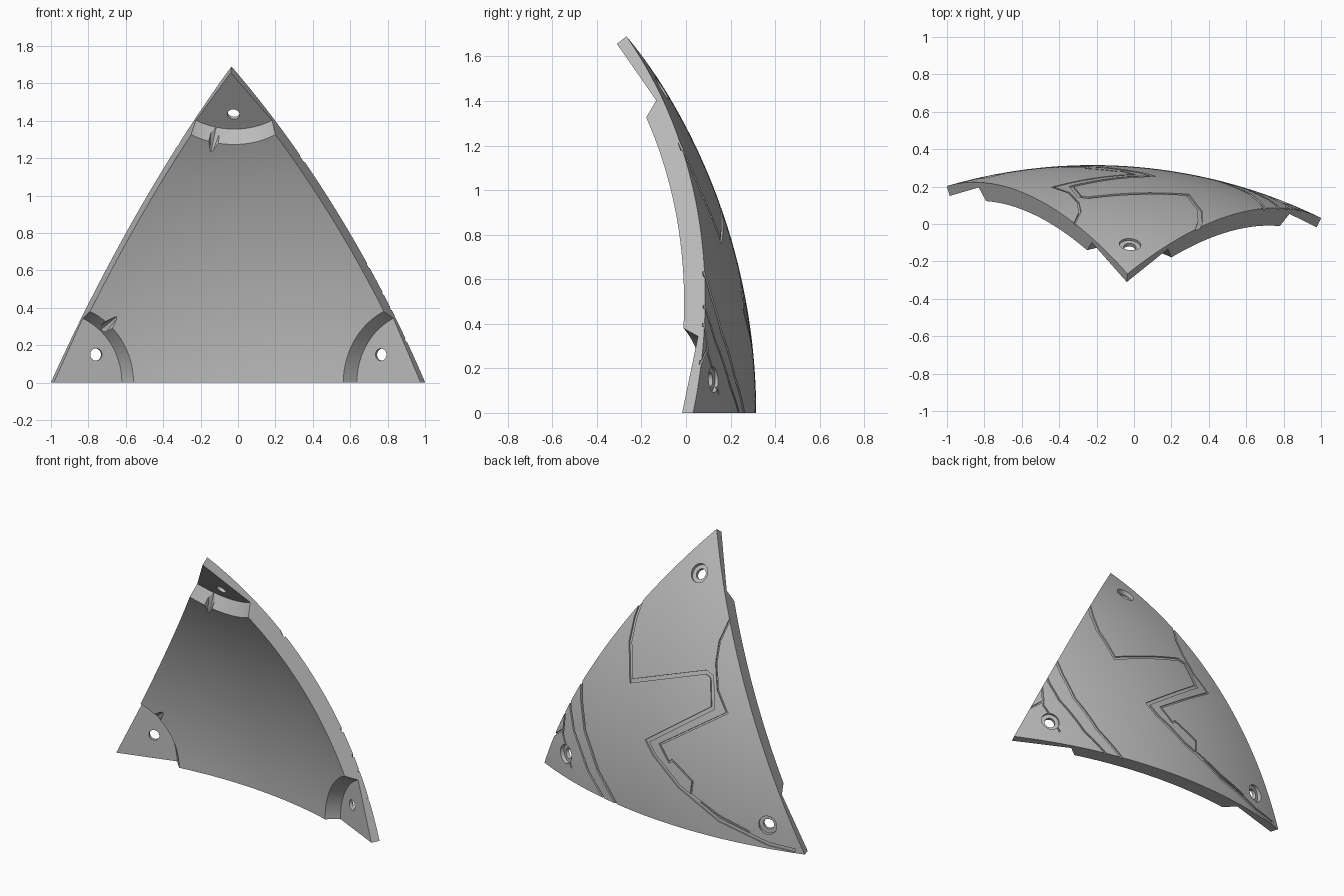
import bpy, bmesh, math
from mathutils import Vector, Matrix

cube = bpy.data.objects.get("Cube")
if cube:
    bpy.data.objects.remove(cube, do_unlink=True)

# Sphere that carries the panel, and the three corner directions
CENTRE = Vector((-0.22, -2.46, 0))
R_OUT, R_IN, R_FLAT = 2.775, 2.672, 2.72
CORNERS = [(Vector(p) - CENTRE).normalized()
           for p in ((-1, 0.2, 0), (1, 0.03, 0), (-0.035, -0.267, 1.69))]
MIDDLE = sum(CORNERS, Vector()).normalized()

grey = bpy.data.materials.new("panel_grey")
grey.use_nodes = True
grey.diffuse_color = (0.5, 0.5, 0.5, 1)
grey.node_tree.nodes["Principled BSDF"].inputs["Base Color"].default_value = (0.5, 0.5, 0.5, 1)


def finish(bm, name):
    bmesh.ops.recalc_face_normals(bm, faces=bm.faces)
    mesh = bpy.data.meshes.new(name)
    bm.to_mesh(mesh)
    bm.free()
    mesh.materials.append(grey)
    ob = bpy.data.objects.new(name, mesh)
    bpy.context.collection.objects.link(ob)
    return ob


def build_shell(n=36):
    """Spherical triangle with radial side walls."""
    bm = bmesh.new()
    a, b, c = CORNERS
    layers = []
    for radius in (R_OUT, R_IN):
        grid = {}
        for i in range(n + 1):
            for j in range(n + 1 - i):
                d = (a * (n - i - j) + b * i + c * j).normalized()
                grid[i, j] = bm.verts.new(CENTRE + d * radius)
        for i in range(n):
            for j in range(n - i):
                bm.faces.new((grid[i, j], grid[i + 1, j], grid[i, j + 1]))
                if i + j < n - 1:
                    bm.faces.new((grid[i + 1, j], grid[i + 1, j + 1], grid[i, j + 1]))
        layers.append(grid)
    rim = [(i, 0) for i in range(n)] + [(n - j, j) for j in range(n)] + [(0, n - j) for j in range(n)]
    top, low = layers
    for p, q in zip(rim, rim[1:] + rim[:1]):
        bm.faces.new((top[p], top[q], low[q], low[p]))
    return finish(bm, "curved_panel")


def cut(target, cutter):
    cutter.hide_render = True
    mod = target.modifiers.new("cut", "BOOLEAN")
    mod.operation, mod.solver, mod.object = "DIFFERENCE", "EXACT", cutter
    bpy.ops.object.select_all(action="DESELECT")
    bpy.context.view_layer.objects.active = target
    target.select_set(True)
    bpy.ops.object.modifier_apply(modifier=mod.name)
    bpy.data.objects.remove(cutter, do_unlink=True)


def corner_frame(k):
    """Local z runs out through the corner, local x towards the panel middle."""
    x = (MIDDLE - k * MIDDLE.dot(k)).normalized()
    frame = Matrix((x, k.cross(x), k)).transposed().to_4x4()
    return Matrix.Translation(CENTRE) @ frame


def cone(frame, x, z0, z1, r0, r1, sides):
    bm = bmesh.new()
    bmesh.ops.create_cone(bm, cap_ends=True, segments=sides, radius1=r0, radius2=r1, depth=z1 - z0,
                          matrix=frame @ Matrix.Translation((x, 0, (z0 + z1) / 2)))
    return finish(bm, "round_cutter")


def notch(frame, angle):
    """Tapered V cut into the pocket wall."""
    bm = bmesh.new()
    turn = frame @ Matrix.Rotation(angle, 4, "Z")
    for x, y, z in ((0.36, 0.03, 2.715), (0.36, -0.03, 2.715), (0.385, 0, 2.715),
                    (0.4, 0.045, 2.6), (0.4, -0.045, 2.6), (0.51, 0, 2.6)):
        bm.verts.new(turn @ Vector((x, y, z)))
    bmesh.ops.convex_hull(bm, input=bm.verts)
    return finish(bm, "notch_cutter")


# Sketch plane for the outer grooves, projected onto the sphere
RIGHT = Vector((-0.82, -0.57, 0)).normalized()
TOWARD = Vector((-0.516, 0.743, 0.423)).normalized()
UP = TOWARD.cross(RIGHT).normalized()


def project(u, v):
    p = RIGHT * u + UP * v - CENTRE
    along = p.dot(TOWARD)
    return p + TOWARD * (math.sqrt(along * along - p.length_squared + R_OUT ** 2) - along)


def groove(path, width, depth=0.009):
    """Shallow ribbon cutter that follows the sphere along a path."""
    pts = []
    for (u0, v0), (u1, v1) in zip(path, path[1:]):
        steps = max(1, int(math.hypot(u1 - u0, v1 - v0) / 0.05))
        pts += [project(u0 + (u1 - u0) * s / steps, v0 + (v1 - v0) * s / steps) for s in range(steps)]
    pts.append(project(*path[-1]))
    bm = bmesh.new()
    rings = []
    for i, p in enumerate(pts):
        n = p.normalized()
        back = (p - pts[i - 1]).normalized() if i else (pts[1] - p).normalized()
        ahead = (pts[i + 1] - p).normalized() if i < len(pts) - 1 else back
        side = n.cross(back + ahead).normalized()
        half = width / 2 / max(0.5, side.dot(n.cross(back)))
        rings.append([bm.verts.new(CENTRE + (n * r + side * s * half))
                      for r, s in ((R_OUT - depth, -1), (R_OUT - depth, 1),
                                   (R_OUT + 0.02, 1), (R_OUT + 0.02, -1))])
    for r0, r1 in zip(rings, rings[1:]):
        for k in range(4):
            bm.faces.new((r0[k], r0[k - 1], r1[k - 1], r1[k]))
    bm.faces.new(rings[0])
    bm.faces.new(rings[-1])
    return finish(bm, "groove_cutter")


panel = build_shell()

# Flat corner pockets with sloped walls, and counterbored bolt holes
for k, notch_side in zip(CORNERS, (-1, 0, 1)):
    frame = corner_frame(k)
    cut(panel, cone(frame, 0, 2.5, R_FLAT, 0.49, 0.38, 96))
    cut(panel, cone(frame, 0.28, 2.6, 2.9, 0.033, 0.033, 32))
    cut(panel, cone(frame, 0.28, 2.741, 2.9, 0.058, 0.058, 32))
    if notch_side:
        cut(panel, notch(frame, notch_side * math.radians(15)))

# Main zigzag groove, inner zigzag line and the bands by one lower corner
GROOVES = (
    (0.022, ((-0.25, 1.23), (-0.3, 1.09), (-0.33, 0.95), (-0.325, 0.715), (0.12, 0.768), (0.155, 0.74),
             (0.16, 0.555), (-0.23, 0.36), (-0.19, 0.28), (-0.04, 0.09), (0.2, -0.11), (0.49, -0.25),
             (0.65, -0.29))),
    (0.01, ((0.27, 1.1), (0.2, 0.95), (0.18, 0.82), (0.19, 0.66), (0.245, 0.525), (-0.155, 0.34),
            (-0.1, 0.235), (-0.08, 0.245), (0.04, 0.12), (0.03, 0.045), (0.2, -0.085), (0.38, -0.18))),
    (0.018, ((-0.62, 0.76), (-0.62, 0.6), (-0.6, 0.42), (-0.52, 0.18), (-0.4, -0.04))),
    (0.012, ((-0.69, 0.72), (-0.685, 0.55), (-0.665, 0.42), (-0.58, 0.18), (-0.46, -0.03))),
    (0.01, ((-0.71, 0.62), (-0.73, 0.4), (-0.68, 0.2))),
    (0.01, ((-0.8, 0.385), (-0.725, 0.43))),
)
for width, path in GROOVES:
    cut(panel, groove(path, width))

bpy.ops.object.select_all(action="DESELECT")
bpy.context.view_layer.objects.active = panel
panel.select_set(True)
bpy.ops.object.shade_smooth_by_angle(angle=math.radians(25))
